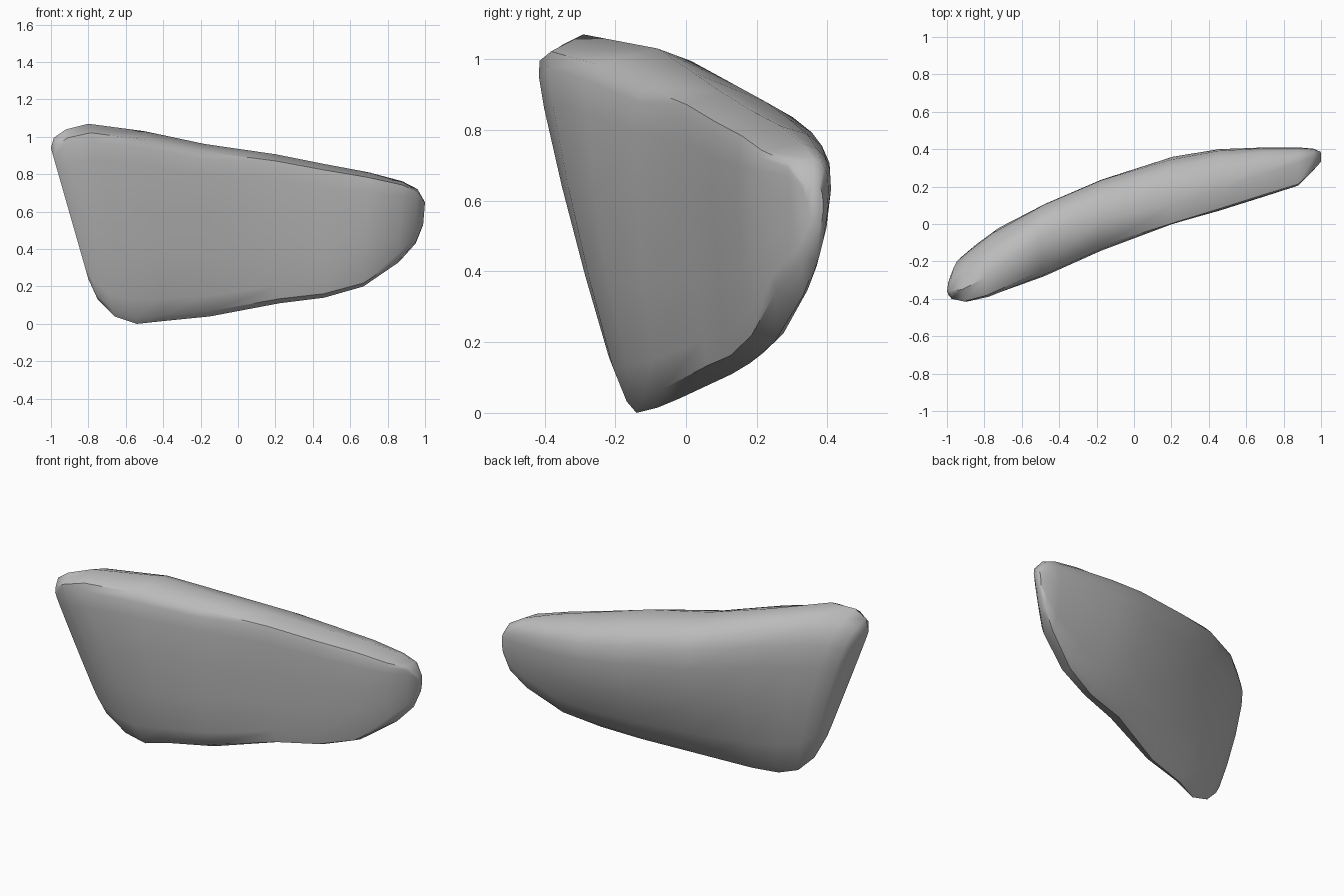
import bpy
import bmesh
from mathutils import Vector

default_cube = bpy.data.objects.get("Cube")
if default_cube:
    bpy.data.objects.remove(default_cube, do_unlink=True)

# Stations along the shell:
# bottom rim point, top rim point, front bulge, share of it at the foot, back bulge
STATIONS = [
    ((-.8, -.22, .24), (-1, -.36, .94), .03, .4, .085),
    ((-.75, -.19, .13), (-.985, -.36, .995), .055, .3, .14),
    ((-.66, -.16, .04), (-.92, -.35, 1.04), .085, .2, .185),
    ((-.54, -.14, 0), (-.8, -.29, 1.07), .115, .2, .225),
    ((-.4, -.08, .015), (-.5, -.08, 1.03), .2, .2, .19),
    ((-.15, -.02, .04), (-.18, .02, .962), .155, .3, .23),
    ((.22, .13, .11), (.2, .1, .907), .105, .65, .25),
    ((.46, .18, .14), (.45, .18, .857), .11, .5, .22),
    ((.67, .25, .2), (.7, .27, .81), .12, .55, .145),
    ((.86, .33, .33), (.88, .33, .762), .125, .6, .08),
    ((.95, .37, .43), (.96, .36, .72), .075, .6, .04),
    ((.99, .38, .53), (1, .36, .65), .03, .6, .02),
]

# Cross-section profiles: height fraction and bulge fraction
FRONT = [(.03, 0), (.12, .28), (.35, .62), (.6, .88), (.82, 1), (.91, .97), (.955, .82)]
BACK = [(.965, .5), (.91, .8), (.83, .96), (.7, 1), (.45, .84), (.2, .5), (.04, .17)]


def section(bottom, top, front_bulge, foot, back_bulge):
    """Closed ring of points: up the front, over the top rim, down the back."""
    low, high = Vector(bottom), Vector(top)
    ring = [low]
    for height, rise in FRONT:
        amount = foot + (1 - foot) * rise
        ring.append(low.lerp(high, height) - Vector((0, front_bulge * amount, 0)))
    ring.append(high)
    for height, amount in BACK:
        ring.append(low.lerp(high, height) + Vector((0, back_bulge * amount, 0)))
    return ring


def loft(name, rings, material):
    """Skin a row of matching rings and close both ends."""
    bm = bmesh.new()
    rows = [[bm.verts.new(point) for point in ring] for ring in rings]
    count = len(rows[0])
    for row, following in zip(rows, rows[1:]):
        for i in range(count):
            j = (i + 1) % count
            bm.faces.new((row[i], following[i], following[j], row[j]))
    for end in (rows[0], rows[-1]):
        bm.faces.new(end)
    bmesh.ops.triangulate(bm, faces=[f for f in bm.faces if len(f.verts) > 4])
    bmesh.ops.recalc_face_normals(bm, faces=bm.faces)
    mesh = bpy.data.meshes.new(name)
    bm.to_mesh(mesh)
    bm.free()
    mesh.materials.append(material)
    obj = bpy.data.objects.new(name, mesh)
    bpy.context.collection.objects.link(obj)
    return obj


# Single plain grey surface
grey = bpy.data.materials.new("plain_grey")
grey.use_nodes = True
colour = (.5, .5, .5, 1)
grey.diffuse_color = colour
grey.node_tree.nodes["Principled BSDF"].inputs["Base Color"].default_value = colour

# Curved shell body
shell = loft("curved_shell", [section(*station) for station in STATIONS], grey)
bpy.ops.object.select_all(action="DESELECT")
shell.select_set(True)
bpy.context.view_layer.objects.active = shell
bpy.ops.object.shade_smooth_by_angle(angle=.8)
